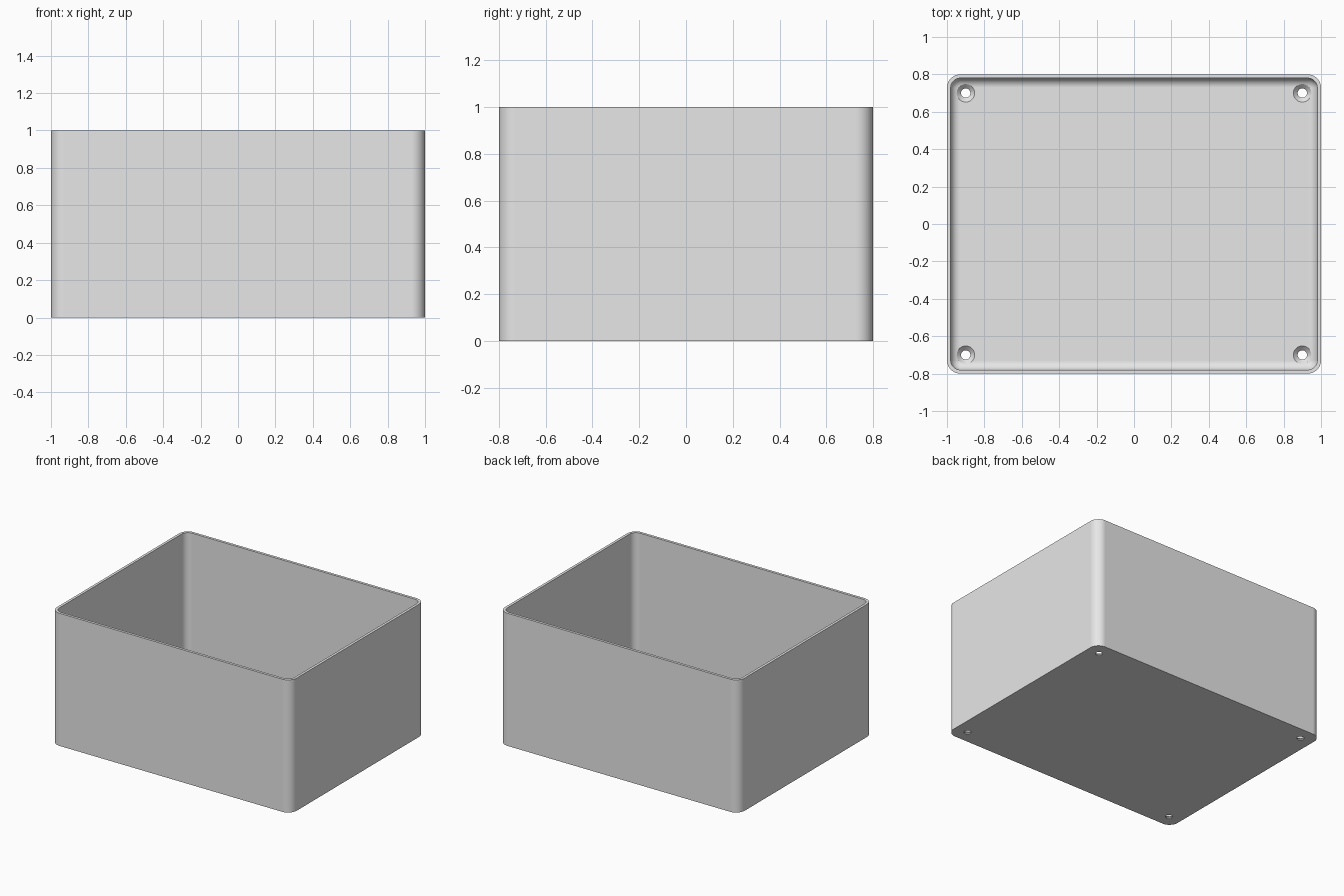
import bpy, bmesh
from math import sin, cos, pi

if "Cube" in bpy.data.objects:
    bpy.data.objects.remove(bpy.data.objects["Cube"], do_unlink=True)

HALF_X, HALF_Y, HEIGHT = 1.0, 0.8, 1.0
WALL, FLOOR, FILLET = 0.02, 0.03, 0.05
RADIUS = 0.072
STEPS = 12

gray = bpy.data.materials.new("plain gray")
gray.use_nodes = True
gray.diffuse_color = (0.8, 0.8, 0.8, 1)
gray.node_tree.nodes["Principled BSDF"].inputs["Base Color"].default_value = (0.8, 0.8, 0.8, 1)


def rounded_ring(bm, inset, z):
    """Rounded rectangle of vertices, inset from the outer wall."""
    r = RADIUS - inset
    ring = []
    for k, (sx, sy) in enumerate(((1, 1), (-1, 1), (-1, -1), (1, -1))):
        for i in range(STEPS + 1):
            a = (k + i / STEPS) * pi / 2
            ring.append(bm.verts.new((sx * (HALF_X - RADIUS) + r * cos(a),
                                      sy * (HALF_Y - RADIUS) + r * sin(a), z)))
    return ring


def circle_ring(bm, x, y, r, z, n=32):
    return [bm.verts.new((x + r * cos(2 * pi * i / n), y + r * sin(2 * pi * i / n), z))
            for i in range(n)]


def skin(bm, rings):
    """Bridge successive rings and cap both ends."""
    for lo, hi in zip(rings, rings[1:]):
        for i in range(len(lo)):
            j = (i + 1) % len(lo)
            bm.faces.new((lo[i], lo[j], hi[j], hi[i]))
    bm.faces.new(rings[0][::-1])
    bm.faces.new(rings[-1])


def finish(bm, name):
    bmesh.ops.recalc_face_normals(bm, faces=bm.faces)
    mesh = bpy.data.meshes.new(name)
    bm.to_mesh(mesh)
    bm.free()
    mesh.materials.append(gray)
    obj = bpy.data.objects.new(name, mesh)
    bpy.context.collection.objects.link(obj)
    return obj


# Open box: outer wall, rim, inner wall, rounded floor edge
bm = bmesh.new()
rings = [rounded_ring(bm, 0, 0), rounded_ring(bm, 0, HEIGHT), rounded_ring(bm, WALL, HEIGHT)]
for i in range(STEPS + 1):
    a = i / STEPS * pi / 2
    rings.append(rounded_ring(bm, WALL + FILLET * (1 - cos(a)), FLOOR + FILLET * (1 - sin(a))))
skin(bm, rings)
box = finish(bm, "open_box")

# Countersunk screw holes in the floor corners
bm = bmesh.new()
for x in (-0.9, 0.9):
    for y in (-0.7, 0.7):
        profile = ((0.025, -0.05), (0.025, FLOOR - 0.023), (0.048, FLOOR), (0.048, 0.2))
        skin(bm, [circle_ring(bm, x, y, r, z) for r, z in profile])
cutter = finish(bm, "screw_hole_cutter")
cutter.hide_render = True

cut = box.modifiers.new("screw holes", 'BOOLEAN')
cut.operation = 'DIFFERENCE'
cut.solver = 'EXACT'
cut.object = cutter

bpy.ops.object.select_all(action='DESELECT')
box.select_set(True)
bpy.context.view_layer.objects.active = box
bpy.ops.object.modifier_apply(modifier=cut.name)
bpy.data.objects.remove(cutter, do_unlink=True)

# Smooth corners with clean flat sides
bpy.ops.object.shade_smooth_by_angle(angle=pi / 6)
normals = box.modifiers.new("flat sides", 'WEIGHTED_NORMAL')
normals.keep_sharp = True
